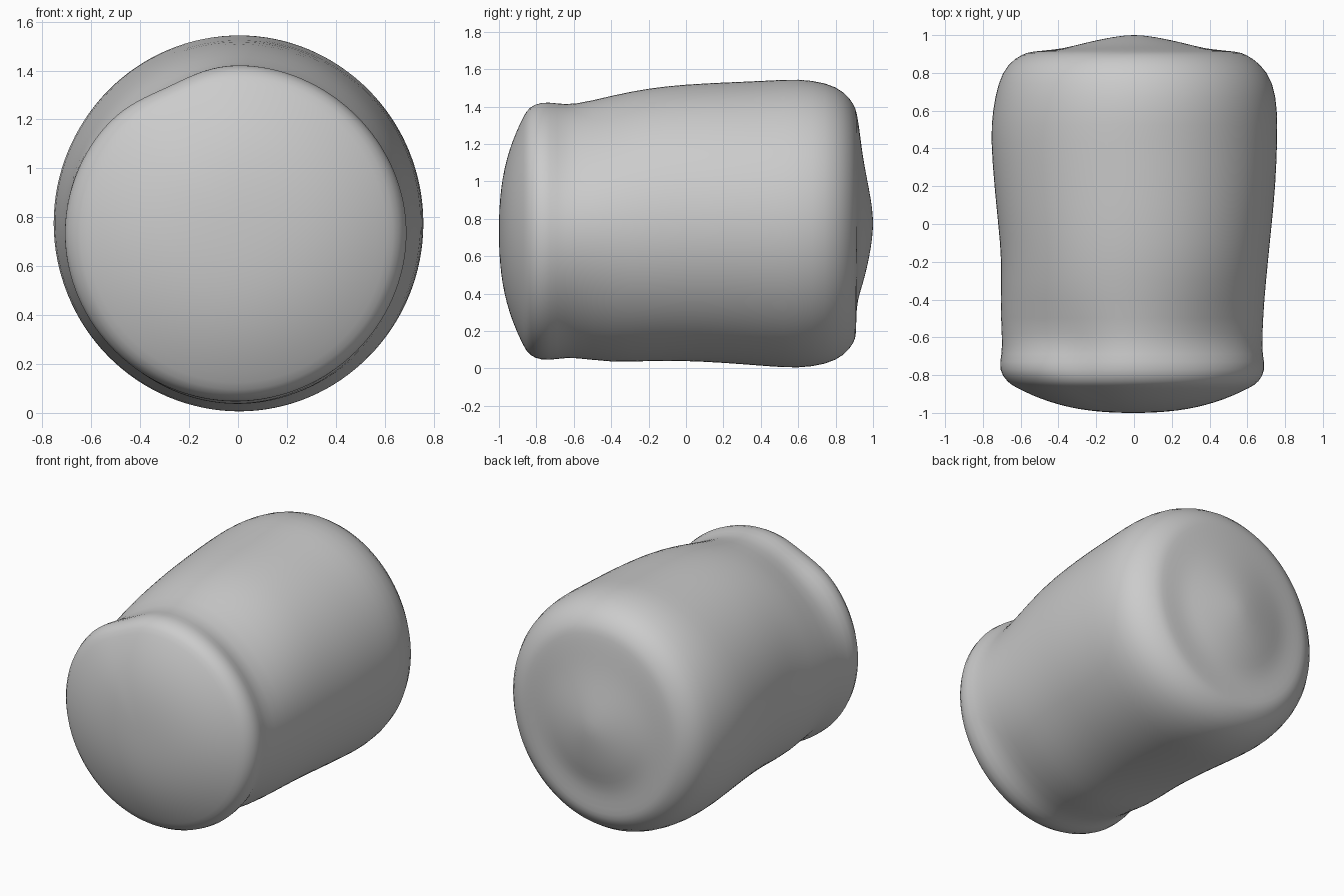
import bpy
import bmesh
from math import sin, cos, pi, exp

old_cube = bpy.data.objects.get("Cube")
if old_cube:
    bpy.data.objects.remove(old_cube, do_unlink=True)

SEGMENTS = 64

# Body outline: y, left and right edge, bottom and top edge
STATIONS = [
    (-.84, -.67, .66, .07, 1.40),
    (-.77, -.72, .70, .04, 1.43),
    (-.69, -.70, .68, .05, 1.42),
    (-.6, -.70, .68, .06, 1.41),
    (-.4, -.71, .69, .03, 1.46),
    (-.2, -.70, .71, .04, 1.5),
    (0, -.72, .73, .04, 1.52),
    (.2, -.74, .75, .03, 1.53),
    (.45, -.76, .76, .01, 1.54),
    (.6, -.75, .76, 0, 1.55),
    (.75, -.72, .74, .02, 1.53),
    (.85, -.67, .67, .07, 1.48),
    (.9, -.59, .59, .14, 1.41),
]
DOME_STEPS = [.93, .8, .65, .5, .35, .2, .08]


def bump(value, centre, width):
    return exp(-((value - centre) / width) ** 2)


def pinch(y, angle):
    """Creased neck behind the front lip, deepest on the diagonals."""
    depth = .06 if sin(angle) > 0 else .04
    neck = depth * sin(2 * angle) ** 2 * bump(y, -.55, .13)
    dent = .045 * bump(angle, 2.0, .25) * bump(y, -.75, .15)
    return 1 - neck - dent


def front_y(f, angle):
    return -1 + .16 * f ** 2.5


def back_y(f, angle):
    groove = .025 * bump(f, .7, .16) * (1 - sin(angle)) / 2
    return .925 + .075 * bump(f, 0, .5) - .025 * f ** 8 - groove


def ring(bm, station, f=1, end_y=None):
    """One cross-section; end caps shrink it by f and bend it with end_y."""
    y, left, right, bottom, top = station
    cx, cz = (left + right) / 2, (bottom + top) / 2
    rx, rz = (right - left) / 2, (top - bottom) / 2
    verts = []
    for i in range(SEGMENTS):
        a = 2 * pi * i / SEGMENTS
        r = f * pinch(y, a)
        depth = end_y(f, a) if end_y else y
        verts.append(bm.verts.new((cx + rx * r * cos(a), depth, cz + rz * r * sin(a))))
    return verts


# Lofted body with a domed front and a swollen back
bm = bmesh.new()
rings = [ring(bm, STATIONS[0], f, front_y) for f in reversed(DOME_STEPS)]
rings += [ring(bm, s) for s in STATIONS]
rings += [ring(bm, STATIONS[-1], f, back_y) for f in DOME_STEPS]
for a, b in zip(rings, rings[1:]):
    for i in range(SEGMENTS):
        j = (i + 1) % SEGMENTS
        bm.faces.new((a[i], a[j], b[j], b[i]))

# Close both poles
for loop, y in ((rings[0], -1), (rings[-1], 1)):
    tip = bm.verts.new((0, y, sum(v.co.z for v in loop) / SEGMENTS))
    for i in range(SEGMENTS):
        bm.faces.new((loop[i], loop[(i + 1) % SEGMENTS], tip))
bmesh.ops.recalc_face_normals(bm, faces=bm.faces)
for face in bm.faces:
    face.smooth = True

mesh = bpy.data.meshes.new("soft_body")
bm.to_mesh(mesh)
bm.free()
body = bpy.data.objects.new("soft_body", mesh)
bpy.context.collection.objects.link(body)
smooth = body.modifiers.new("rounding", "SUBSURF")
smooth.levels = smooth.render_levels = 1

# Plain grey surface
grey = bpy.data.materials.new("plain_grey")
grey.use_nodes = True
colour = (.6, .6, .6, 1)
grey.diffuse_color = colour
grey.node_tree.nodes["Principled BSDF"].inputs["Base Color"].default_value = colour
mesh.materials.append(grey)
